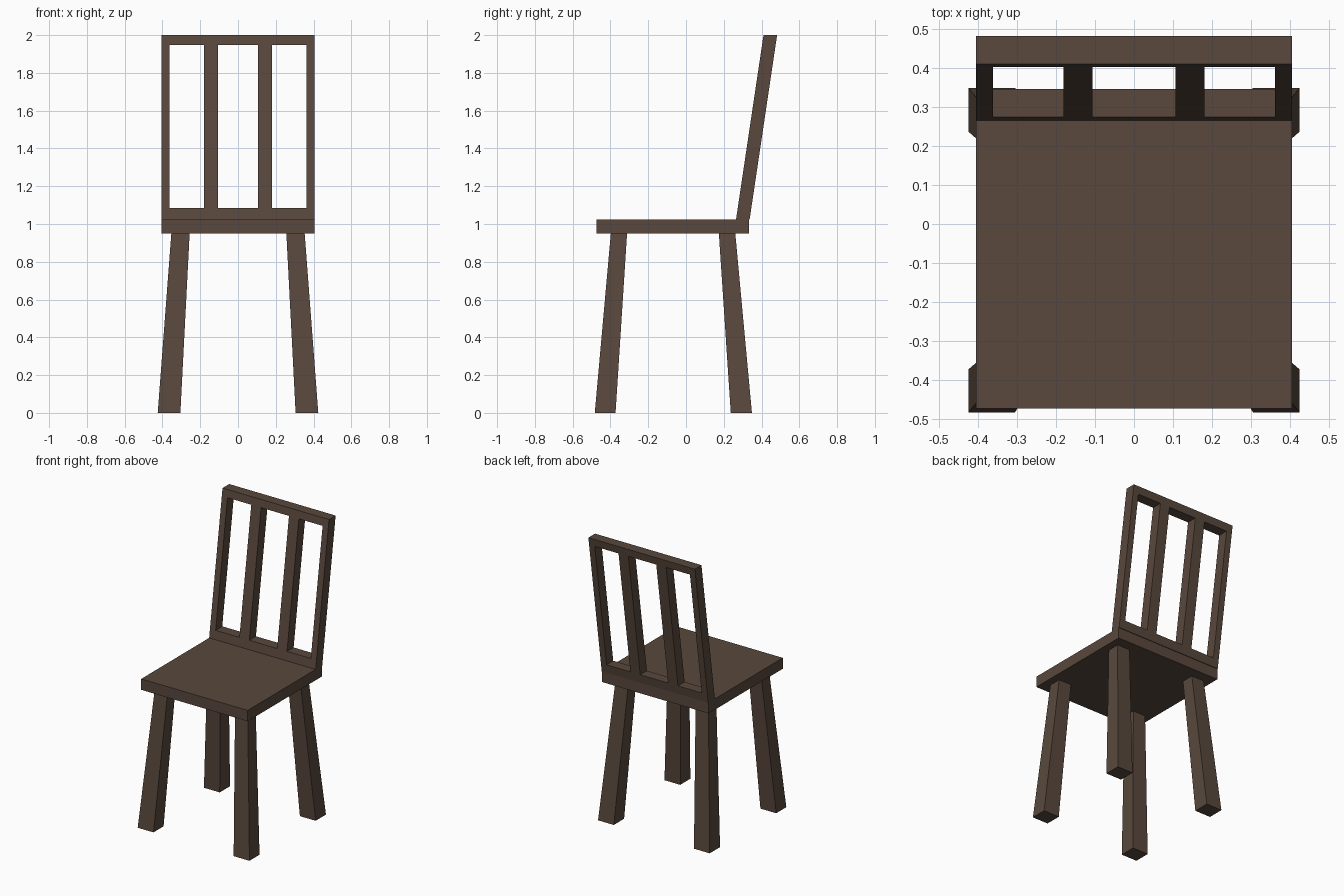
import bpy
import bmesh

cube = bpy.data.objects.get("Cube")
if cube:
    bpy.data.objects.remove(cube, do_unlink=True)

# Single dark wood colour
wood = bpy.data.materials.new("dark_brown_wood")
wood.use_nodes = True
colour = (0.1, 0.065, 0.046, 1)
wood.diffuse_color = colour
wood.node_tree.nodes["Principled BSDF"].inputs["Base Color"].default_value = colour


def finish(name, bm):
    bmesh.ops.recalc_face_normals(bm, faces=bm.faces)
    mesh = bpy.data.meshes.new(name)
    bm.to_mesh(mesh)
    bm.free()
    mesh.materials.append(wood)
    obj = bpy.data.objects.new(name, mesh)
    bpy.context.collection.objects.link(obj)
    return obj


def tapered_block(name, low, high, z0, z1):
    """Block between two rectangles given as (x0, x1, y0, y1)."""
    bm = bmesh.new()
    bmesh.ops.create_cube(bm, size=1)
    for v in bm.verts:
        rect, z = (high, z1) if v.co.z > 0 else (low, z0)
        v.co = (rect[v.co.x > 0], rect[2 + (v.co.y > 0)], z)
    return finish(name, bm)


# Seat
SEAT_LOW, SEAT_TOP, HALF = 0.95, 1.025, 0.405
seat_rect = (-HALF, HALF, -0.473, 0.333)
tapered_block("seat", seat_rect, seat_rect, SEAT_LOW, SEAT_TOP)

# Splayed, tapered legs
for side, sign in (("left", 1), ("right", -1)):
    for end, low_y, high_y in (("front", (-0.483, -0.373), (-0.398, -0.312)),
                               ("back", (0.237, 0.349), (0.174, 0.261))):
        low_x = sorted((sign * 0.305, sign * 0.425))
        high_x = sorted((sign * 0.256, sign * 0.353))
        tapered_block(f"{end}_{side}_leg", (*low_x, *low_y),
                      (*high_x, *high_y), 0, SEAT_LOW)

# Leaning backrest: a grid of cells with three openings, then thickened
xs = (-HALF, -0.362, -0.181, -0.106, 0.106, 0.181, 0.362, HALF)
zs = (SEAT_TOP, 1.085, 1.948, 2.0)
bm = bmesh.new()


def lean(z):
    return 0.265 + (z - SEAT_TOP) * 0.149


grid = [[bm.verts.new((x, lean(z), z)) for x in xs] for z in zs]
for row in range(len(zs) - 1):
    for col in range(len(xs) - 1):
        if row == 1 and col % 2 == 1:
            continue  # opening between slats
        bm.faces.new((grid[row][col], grid[row][col + 1],
                      grid[row + 1][col + 1], grid[row + 1][col]))
front = bm.faces[:]
result = bmesh.ops.extrude_face_region(bm, geom=front, use_keep_orig=True)
moved = [g for g in result["geom"] if isinstance(g, bmesh.types.BMVert)]
bmesh.ops.translate(bm, verts=moved, vec=(0, 0.072, 0))
finish("backrest", bm)
